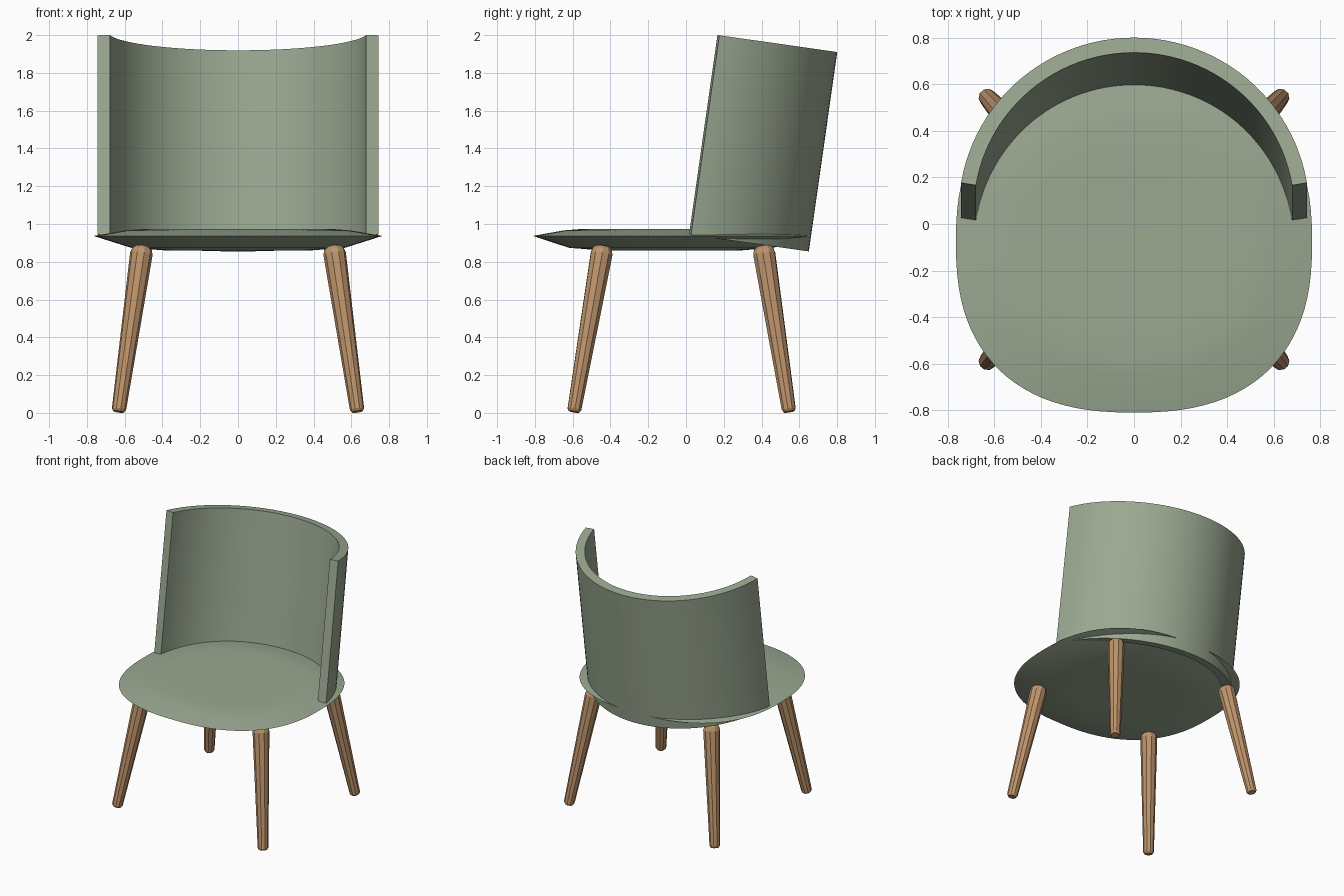
import bpy, bmesh, math
from mathutils import Matrix, Vector

if "Cube" in bpy.data.objects:
    bpy.data.objects.remove(bpy.data.objects["Cube"])


def material(name, rgb):
    m = bpy.data.materials.new(name)
    m.diffuse_color = (*rgb, 1)
    m.use_nodes = True
    m.node_tree.nodes["Principled BSDF"].inputs["Base Color"].default_value = m.diffuse_color
    return m


SAGE = material("sage_green", (0.325, 0.393, 0.285))
WOOD = material("warm_wood", (0.515, 0.296, 0.150))


def finish(bm, name, mat, angle=None):
    bmesh.ops.recalc_face_normals(bm, faces=bm.faces)
    mesh = bpy.data.meshes.new(name)
    bm.to_mesh(mesh)
    bm.free()
    mesh.materials.append(mat)
    ob = bpy.data.objects.new(name, mesh)
    bpy.context.collection.objects.link(ob)
    if angle:
        bpy.ops.object.select_all(action='DESELECT')
        ob.select_set(True)
        bpy.context.view_layer.objects.active = ob
        bpy.ops.object.shade_smooth_by_angle(angle=math.radians(angle))
    return ob


def loft(bm, rings):
    """Skin a stack of equal-length point rings and cap both ends."""
    loops = [[bm.verts.new(p) for p in ring] for ring in rings]
    for a, b in zip(loops, loops[1:]):
        n = len(a)
        for i in range(n):
            j = (i + 1) % n
            bm.faces.new((a[i], a[j], b[j], b[i]))
    bm.faces.new(loops[0])
    bm.faces.new(loops[-1])


# Seat: thin-rimmed rounded-square cushion
def seat_ring(scale, z, n=96, power=2.45):
    pts = []
    for i in range(n):
        t = 2 * math.pi * i / n
        c, s = math.cos(t), math.sin(t)
        x = math.copysign(abs(c) ** (2 / power), c) * 0.765 * scale
        y = math.copysign(abs(s) ** (2 / power), s) * 0.732 * scale - 0.078
        pts.append((x, y, z))
    return pts


bm = bmesh.new()
loft(bm, [seat_ring(s, z) for s, z in (
    (0.25, 0.860), (0.50, 0.860), (0.74, 0.874), (1.0, 0.937),
    (0.78, 0.966), (0.66, 0.973), (0.45, 0.972), (0.2, 0.970))])
finish(bm, "seat", SAGE, 24)

# Backrest: arc-shaped shell with radial ends, leaning backwards
R_OUT, R_IN, HEIGHT, STEPS = 0.753, 0.688, 1.066, 48
start = math.radians(9.4)
arc = [start + (math.pi - 2 * start) * i / STEPS for i in range(STEPS + 1)]
section = [(R_OUT * math.cos(t), R_OUT * math.sin(t)) for t in arc]
section += [(R_IN * math.cos(t), R_IN * math.sin(t)) for t in reversed(arc)]
lean = Matrix.Translation((0, -0.095, 0.961)) @ Matrix.Rotation(math.radians(-8.1), 4, 'X')
bm = bmesh.new()
loft(bm, [[lean @ Vector((x, y, z)) for x, y in section] for z in (0, HEIGHT)])
finish(bm, "backrest", SAGE, 30)


# Legs: splayed, faceted tapers with chamfered ends
def leg(name, foot, top, sides=10):
    foot, top = Vector(foot), Vector(top)
    turn = (top - foot).to_track_quat('Z', 'Y')
    rings = []
    for f, r in ((0, 0.029), (0.015, 0.038), (0.955, 0.060), (0.985, 0.052), (1, 0.036)):
        centre = foot.lerp(top, f)
        rings.append([centre + turn @ Vector((r * math.cos(a), r * math.sin(a), 0))
                      for a in (2 * math.pi * i / sides for i in range(sides))])
    bm = bmesh.new()
    loft(bm, rings)
    finish(bm, name, WOOD)


for side, sx in (("left", -1), ("right", 1)):
    leg(f"front_leg_{side}", (0.632 * sx, -0.593, 0.006), (0.506 * sx, -0.44, 0.882))
    leg(f"back_leg_{side}", (0.632 * sx, 0.546, 0.006), (0.506 * sx, 0.408, 0.882))
